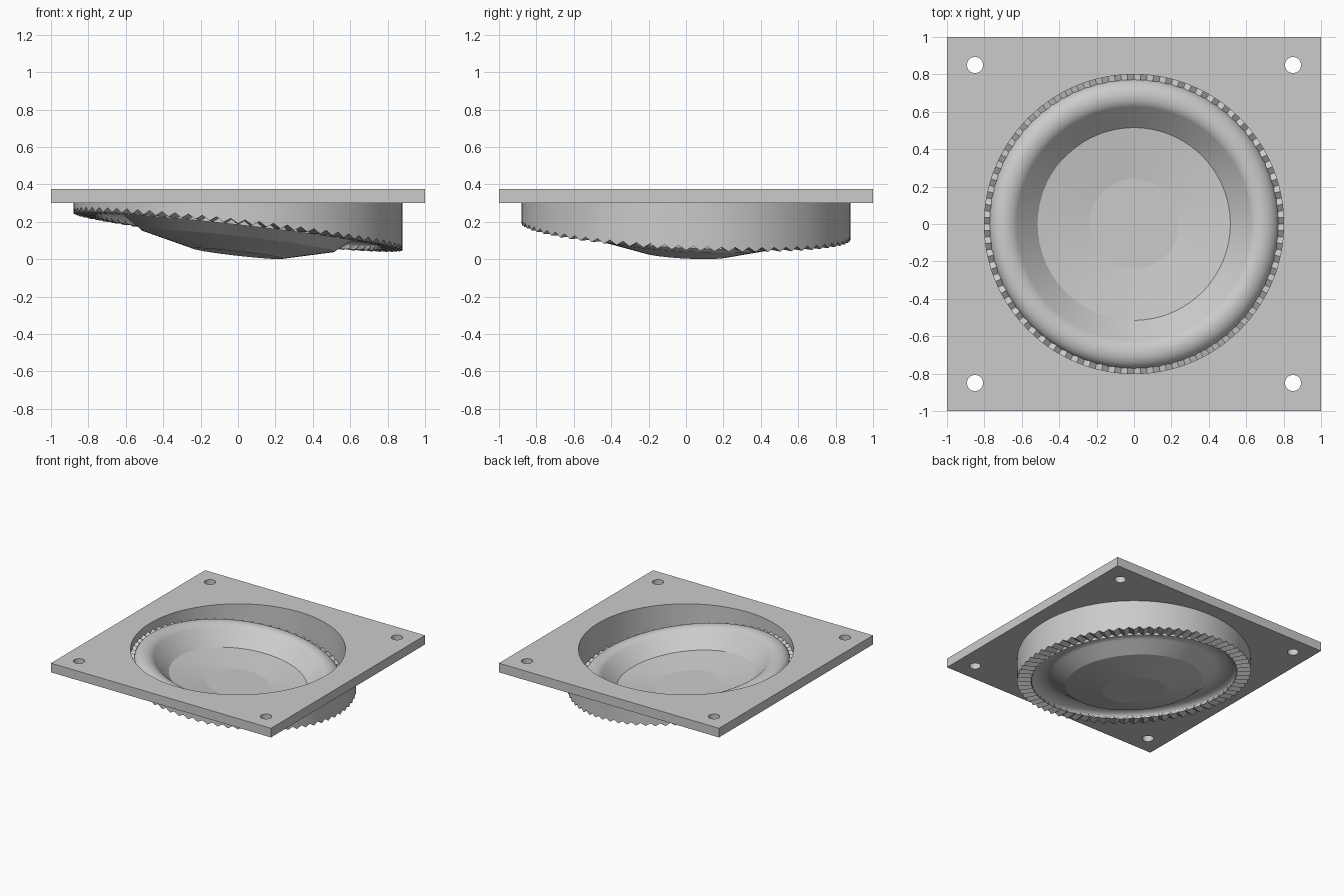
import bpy, bmesh
from math import sin, cos, pi, radians

cube = bpy.data.objects.get("Cube")
if cube:
    bpy.data.objects.remove(cube, do_unlink=True)

GREY = (0.6, 0.6, 0.6, 1)
mat = bpy.data.materials.new("grey")
mat.use_nodes = True
mat.diffuse_color = GREY
mat.node_tree.nodes["Principled BSDF"].inputs["Base Color"].default_value = GREY

TEETH = 72
SEGMENTS = TEETH * 2
PLATE_BOTTOM, PLATE_TOP = 0.30, 0.375
BORE, RING = 0.80, 0.88


def tilted(x, y):
    """Height of the slanted plane that carries the teeth and the dish."""
    return 0.15 - 0.112 * x - 0.05 * y


def activate(obj):
    bpy.ops.object.select_all(action='DESELECT')
    obj.select_set(True)
    bpy.context.view_layer.objects.active = obj


def revolve(name, profile, place):
    """Spin a closed profile; place(point, x, y, i) gives each height."""
    bm = bmesh.new()
    loops = []
    for i in range(SEGMENTS):
        a = 2 * pi * i / SEGMENTS
        loop = []
        for point in profile:
            x, y = point[0] * cos(a), point[0] * sin(a)
            loop.append(bm.verts.new((x, y, place(point, x, y, i))))
        loops.append(loop)
    n = len(profile)
    for i in range(SEGMENTS):
        p, q = loops[i], loops[(i + 1) % SEGMENTS]
        for j in range(n):
            k = (j + 1) % n
            bm.faces.new((p[j], q[j], q[k], p[k]))
    bmesh.ops.remove_doubles(bm, verts=bm.verts, dist=1e-5)
    bmesh.ops.recalc_face_normals(bm, faces=bm.faces)
    mesh = bpy.data.meshes.new(name)
    bm.to_mesh(mesh)
    bm.free()
    obj = bpy.data.objects.new(name, mesh)
    bpy.context.collection.objects.link(obj)
    mesh.materials.append(mat)
    activate(obj)
    bpy.ops.object.shade_smooth_by_angle(angle=radians(6))


# Square mounting plate with a bore and four screw holes
outline = bpy.data.curves.new("mounting_plate", 'CURVE')
outline.dimensions = '2D'
outline.fill_mode = 'BOTH'
outline.extrude = (PLATE_TOP - PLATE_BOTTOM) / 2


def add_loop(points):
    spline = outline.splines.new('POLY')
    spline.points.add(len(points) - 1)
    for p, (x, y) in zip(spline.points, points):
        p.co = (x, y, 0, 1)
    spline.use_cyclic_u = True


def circle(cx, cy, r, n):
    return [(cx + r * cos(2 * pi * i / n), cy + r * sin(2 * pi * i / n)) for i in range(n)]


add_loop([(-1, -1), (1, -1), (1, 1), (-1, 1)])
add_loop(circle(0, 0, BORE, SEGMENTS))
for sx in (-1, 1):
    for sy in (-1, 1):
        add_loop(circle(0.85 * sx, 0.85 * sy, 0.043, 32))
plate = bpy.data.objects.new("mounting_plate", outline)
plate.location.z = (PLATE_TOP + PLATE_BOTTOM) / 2
bpy.context.collection.objects.link(plate)
outline.materials.append(mat)
activate(plate)
bpy.ops.object.convert(target='MESH')
bm = bmesh.new()
bm.from_mesh(plate.data)
bmesh.ops.remove_doubles(bm, verts=bm.verts, dist=1e-5)
bmesh.ops.recalc_face_normals(bm, faces=bm.faces)
bm.to_mesh(plate.data)
bm.free()
bpy.ops.object.shade_smooth_by_angle(angle=radians(30))


# Slanted ring whose lower edge and inner ledge carry radial teeth
def ring_height(point, x, y, i):
    if point[1] is None:
        return PLATE_BOTTOM
    return tilted(x, y) + point[1] + (0.012 if i % 2 else -0.012)


revolve("toothed_ring", [(RING, None), (RING, 0.008), (0.77, 0.008), (0.77, 0.065),
                         (BORE, 0.065), (BORE, None)], ring_height)


# Dish: flat centre, shallow cone, steep step and half-round roll
def dish_side(centre, step, roll_base, roll_height, count=40):
    points = [(0, centre), (0.24, centre), (0.515, step)]
    for s in range(count + 1):
        t = radians(140) * (1 - s / count)
        points.append((0.69 + 0.085 * cos(t), roll_base + roll_height * sin(t)))
    return points


upper = dish_side(-0.055, -0.018, 0.04, 0.075)
lower = dish_side(-0.12, -0.052, -0.005, 0.055)
revolve("dish", upper + lower[::-1], lambda p, x, y, i: tilted(x, y) + p[1])
